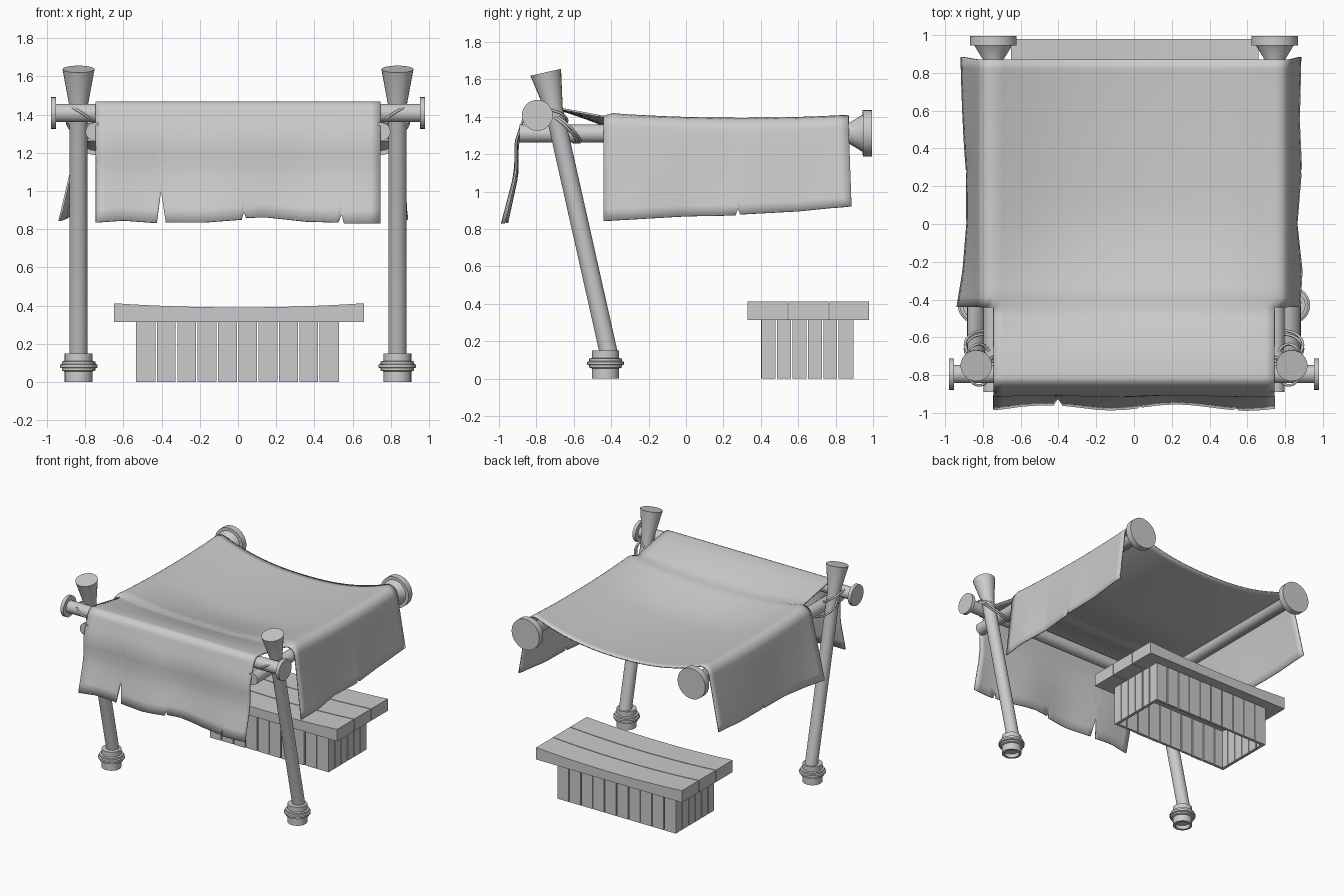
import bpy, bmesh, math, random
from mathutils import Vector

if "Cube" in bpy.data.objects:
    bpy.data.objects.remove(bpy.data.objects["Cube"])
random.seed(4)


def finish(name, bm, smooth=True):
    bmesh.ops.recalc_face_normals(bm, faces=bm.faces)
    me = bpy.data.meshes.new(name)
    bm.to_mesh(me)
    bm.free()
    ob = bpy.data.objects.new(name, me)
    bpy.context.collection.objects.link(ob)
    if smooth:
        bpy.ops.object.select_all(action='DESELECT')
        ob.select_set(True)
        bpy.context.view_layer.objects.active = ob
        bpy.ops.object.shade_smooth_by_angle(angle=math.radians(35))
    return ob


def lathe(name, p, q, profile, n=24):
    """Turn (radius, distance) pairs around the axis from p towards q."""
    p, d = Vector(p), (Vector(q) - Vector(p)).normalized()
    u = d.orthogonal().normalized()
    v = d.cross(u)
    bm = bmesh.new()
    rings = [[bm.verts.new(p + d * h + r * (u * math.cos(2 * math.pi * i / n) + v * math.sin(2 * math.pi * i / n)))
              for i in range(n)] for r, h in profile]
    for a, b in zip(rings, rings[1:]):
        for i in range(n):
            bm.faces.new((a[i], a[(i + 1) % n], b[(i + 1) % n], b[i]))
    bm.faces.new(rings[0])
    bm.faces.new(rings[-1])
    return finish(name, bm)


def box(name, x0, x1, y0, y1, z0, z1, cuts=1, sag=0.0):
    """Box split along x; its top can dip in the middle."""
    bm = bmesh.new()
    rows = []
    for i in range(cuts + 1):
        x = x0 + (x1 - x0) * i / cuts
        dip = sag * (1 - (2 * i / cuts - 1) ** 2)
        rows.append([bm.verts.new(c) for c in ((x, y0, z0), (x, y1, z0), (x, y1, z1 - dip), (x, y0, z1 - dip))])
    for a, b in zip(rows, rows[1:]):
        for k in range(4):
            bm.faces.new((a[k], a[(k + 1) % 4], b[(k + 1) % 4], b[k]))
    bm.faces.new(rows[0])
    bm.faces.new(rows[-1])
    return finish(name, bm, False)


def rope(name, centre, a, b, radius=0.007):
    """Closed elliptical loop spanned by half-axes a and b."""
    cu = bpy.data.curves.new(name, 'CURVE')
    cu.dimensions = '3D'
    cu.bevel_depth = radius
    cu.bevel_resolution = 2
    sp = cu.splines.new('POLY')
    n = 28
    sp.points.add(n - 1)
    for i in range(n):
        t = 2 * math.pi * i / n
        sp.points[i].co = (*(Vector(centre) + Vector(a) * math.cos(t) + Vector(b) * math.sin(t)), 1)
    sp.use_cyclic_u = True
    bpy.context.collection.objects.link(bpy.data.objects.new(name, cu))


# Posts, feet, side bars and lashings, mirrored left and right
FOOT = [(.055, .03), (.055, 0), (.073, 0), (.073, .055), (.088, .06), (.088, .072), (.098, .075),
        (.098, .09), (.088, .095), (.088, .107), (.073, .11), (.073, .15)]
for side, s in (("left", -1), ("right", 1)):
    p, q = Vector((s * .835, -.405, .1)), Vector((s * .835, -.75, 1.638))
    L = (q - p).length
    lathe(side + "_post", p, q, [(.048, 0), (.048, L - .2), (.084, L)])
    lathe(side + "_foot", (s * .835, -.43, 0), (s * .835, -.43, 1), FOOT)
    p, q = Vector((s * .75, -.89, 1.31)), Vector((s * .745, .995, 1.312))
    L = (q - p).length
    lathe(side + "_bar", p, q, [(.048, 0), (.048, L - .135), (.1, L - .05), (.124, L - .05), (.124, L)], 32)
    rope(side + "_lashing", (s * .82, -.745, 1.395), (.07 * s, 0, .045), (0, .11, -.015))
    for off in (0, .02):
        rope(side + "_bar_lashing", (s * .795, -.66 + off, 1.335), (.1 * s, 0, .03), (0, .075, -.065))

# Front cross bar with end discs
lathe("front_bar", (-.98, -.795, 1.408), (1, -.795, 1.408),
      [(.083, 0), (.083, .027), (.048, .027), (.048, 1.933), (.083, 1.933), (.083, 1.96)])


# Draped cloth: sagging roof, two side flaps and a torn front flap
def interp(x, pts):
    for (x0, y0), (x1, y1) in zip(pts, pts[1:]):
        if x <= x1:
            return y0 + (y1 - y0) * max(0, x - x0) / (x1 - x0)
    return pts[-1][1]


FRONT_HEM = [(-.745, .835), (-.6, .845), (-.425, .832), (-.403, 1.0), (-.378, .835), (-.18, .835), (.02, .85),
             (.03, .89), (.042, .86), (.15, .862), (.35, .84), (.525, .835), (.542, .875), (.555, .83), (.745, .83)]
SIDE_HEM = [(-.44, .843), (0, .868), (.265, .873), (.277, .91), (.29, .878), (.6, .895), (.87, .922)]
LEFT_X = [(-.44, .928), (-.25, .9), (0, .882), (.27, .885), (.45, .9), (.87, .925)]
RIGHT_X = [(-.44, .872), (-.25, .885), (0, .86), (.3, .885), (.55, .875), (.87, .888)]


def merge(lo, hi, n, extra):
    base = [lo + (hi - lo) * i / n for i in range(n + 1)]
    keep = [b for b in base if all(abs(b - e) > .012 for e in extra[1:-1])]
    return sorted(keep + list(extra[1:-1]))


def base_z(y):
    return 1.39 + .07 * min(1, max(0, (-.38 - y) / .38)) + .05 * (y - .3) ** 2 * (y > -.44)


def roof(x, y):
    g = min(1, max(0, (y + .8) / .9))
    g = g * g * (3 - 2 * g)
    return Vector((x, y, base_z(y) - .13 * g * (1 - abs(x / .745) ** 2.3)))


ARC, DROP = 6, 8


def side_point(s, k, y):
    xb, zc = .75, base_z(y) - .075
    a = math.radians(78 - 70 * min(k, ARC) / ARC)
    x, z = xb + .07 * math.cos(a), zc + .075 * math.sin(a)
    f = max(0, k - ARC) / DROP
    top = z
    z += (interp(y, SIDE_HEM) - z) * f
    g = max(0, (top - z) / (top - .875)) if f else 0
    hem_x = interp(y, LEFT_X if s < 0 else RIGHT_X)
    return Vector((s * (x + (hem_x - x) * g), y + .015 * f * (y > .8), z))


def front_point(x, k):
    a = math.radians(85 - 75 * min(k, ARC) / ARC)
    y, z = -.797 - .066 * math.cos(a), 1.403 + .064 * math.sin(a)
    f, top = max(0, k - ARC) / DROP, z
    z += (interp(x, FRONT_HEM) - z) * f
    g = (top - z) / (top - .835)
    y -= .045 * min(1, g * 4) + .062 * max(0, (g - .55) / .45) + .014 * g * math.sin(9 * x + 2.5)
    return Vector((x, y, z))


xs = merge(-.745, .745, 30, [h[0] for h in FRONT_HEM])
ys = merge(-.44, .87, 26, [h[0] for h in SIDE_HEM])
N = ARC + DROP
cols = [(-1, k) for k in range(N, 0, -1)] + [(0, x) for x in xs] + [(1, k) for k in range(1, N + 1)]
rows = [(1, k) for k in range(N, 0, -1)] + [(0, -.79 + .05 * i) for i in range(7)] + [(0, y) for y in ys]
bm = bmesh.new()
grid = {}
for j, (front, t) in enumerate(rows):
    for i, (s, c) in enumerate(cols):
        if s and (front or t < -.445):
            continue
        co = front_point(c, t) if front else side_point(s, c, t) if s else roof(c, t)
        grid[i, j] = bm.verts.new(co)
for i in range(len(cols) - 1):
    for j in range(len(rows) - 1):
        quad = [(i, j), (i + 1, j), (i + 1, j + 1), (i, j + 1)]
        if all(c in grid for c in quad):
            bm.faces.new([grid[c] for c in quad])
cloth = finish("cloth_canopy", bm)
mod = cloth.modifiers.new("thickness", 'SOLIDIFY')
mod.thickness = .01
mod.offset = 0

# Bench: three worn planks on a hollow base of upright slats
for i in range(3):
    y = .33 + .2185 * i
    box("bench_plank", -.65, .66, y, y + .2125, .315, .412, 12, .022)
for i in range(10):
    x = -.535 + .1065 * i
    for y in (.4, .87):
        d = random.uniform(0, .006)
        box("bench_long_slat", x + .004, x + .1025, y + d, y + .025, 0, .318)
for i in range(6):
    y = .4 + .0825 * i
    for x in (-.535, .505):
        box("bench_end_slat", x, x + .025, y + .004, y + .0785, 0, .318)
